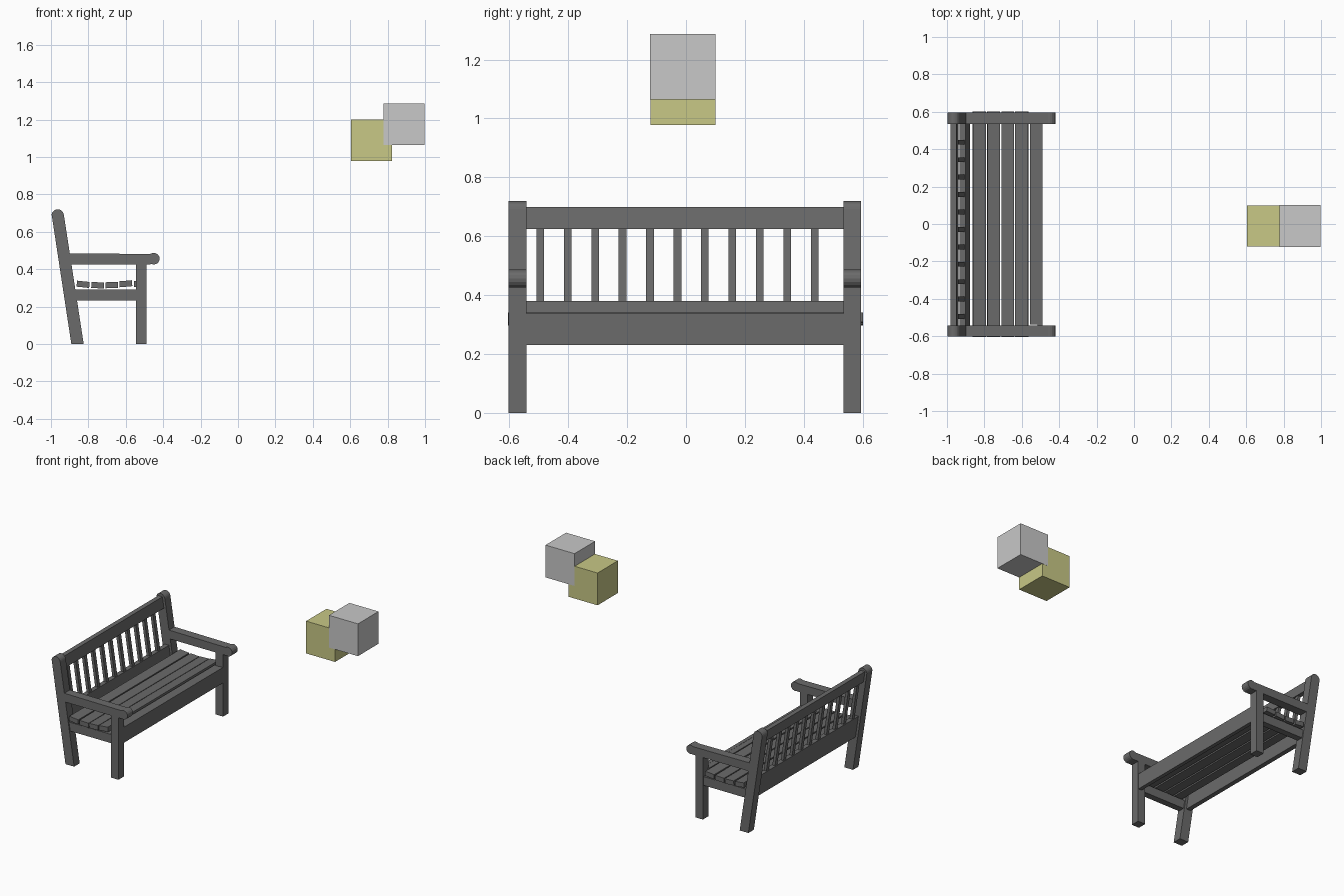
import bpy, bmesh, math
from mathutils import Matrix, Vector

cube = bpy.data.objects.get("Cube")
if cube:
    bpy.data.objects.remove(cube, do_unlink=True)


def material(name, rgb):
    m = bpy.data.materials.new(name)
    m.use_nodes = True
    m.diffuse_color = (*rgb, 1)
    m.node_tree.nodes["Principled BSDF"].inputs["Base Color"].default_value = (*rgb, 1)
    return m


WOOD = material("dark_grey_wood", (0.145, 0.145, 0.145))
GREY = material("light_grey", (0.58, 0.58, 0.58))
YELLOW = material("olive_yellow", (0.58, 0.58, 0.24))


def extrude(name, profile, y0, y1, mat=WOOD):
    """Prism with an (x, z) outline running from y0 to y1."""
    bm = bmesh.new()
    face = bm.faces.new([bm.verts.new((x, y0, z)) for x, z in profile])
    new = bmesh.ops.extrude_face_region(bm, geom=[face])["geom"]
    verts = [v for v in new if isinstance(v, bmesh.types.BMVert)]
    bmesh.ops.translate(bm, vec=(0, y1 - y0, 0), verts=verts)
    bmesh.ops.recalc_face_normals(bm, faces=bm.faces)
    mesh = bpy.data.meshes.new(name)
    bm.to_mesh(mesh)
    bm.free()
    mesh.materials.append(mat)
    ob = bpy.data.objects.new(name, mesh)
    bpy.context.collection.objects.link(ob)
    return ob


def rect(x0, x1, z0, z1, tilt=0):
    """Rectangle outline, turned about its centre by tilt degrees."""
    c = Vector(((x0 + x1) / 2, (z0 + z1) / 2))
    turn = Matrix.Rotation(math.radians(tilt), 2)
    pts = [Vector(p) for p in ((x0, z0), (x1, z0), (x1, z1), (x0, z1))]
    return [c + turn @ (p - c) for p in pts]


def arc(cx, cz, r, start, end, n=10):
    angles = [math.radians(start + (end - start) * i / n) for i in range(n + 1)]
    return [(cx + r * math.cos(a), cz + r * math.sin(a)) for a in angles]


def lean_x(z):
    """Centre line of the reclined back."""
    return -0.858 - 0.154 * z


def reclined(z0, z1, half):
    return [(lean_x(z0) - half, z0), (lean_x(z0) + half, z0),
            (lean_x(z1) + half, z1), (lean_x(z1) - half, z1)]


# End frames: legs, arm and side rail
for side, y0, y1 in (("right", -0.602, -0.542), ("left", 0.535, 0.595)):
    post = [(lean_x(0) - 0.033, 0), (lean_x(0) + 0.033, 0)]
    post += arc(lean_x(0.687), 0.687, 0.033, 9, 171)
    extrude(side + "_back_leg", post, y0, y1)
    extrude(side + "_front_leg", rect(-0.545, -0.488, 0, 0.44), y0, y1)
    arm = [(-0.925, 0.485), (-0.925, 0.426), (-0.47, 0.426)]
    arm += arc(-0.45, 0.456, 0.031, -110, 110) + [(-0.47, 0.481)]
    extrude(side + "_arm", arm, y0, y1)
    extrude(side + "_side_rail", rect(-0.885, -0.54, 0.232, 0.292), y0 + 0.008, y1 - 0.008)

# Seat slats, gently dished, with the last one between the front legs
for i, (x, z, tilt) in enumerate(((-0.828, 0.319, -6), (-0.75, 0.314, -3),
                                  (-0.675, 0.315, 2), (-0.6, 0.322, 5))):
    extrude(f"seat_slat_{i + 1}", rect(x - 0.034, x + 0.034, z - 0.016, z + 0.016, tilt),
            -0.604, 0.601)
extrude("front_seat_slat", rect(-0.555, -0.51, 0.305, 0.336), -0.538, 0.538)
extrude("front_apron", rect(-0.516, -0.49, 0.23, 0.337), -0.543, 0.536)

# Reclined back
extrude("back_top_rail", reclined(0.625, 0.7, 0.016), -0.543, 0.536)
extrude("back_lower_rail", reclined(0.23, 0.38, 0.016), -0.543, 0.536)
for i in range(11):
    y = -0.495 + 0.0932 * i
    extrude(f"back_slat_{i + 1}", reclined(0.37, 0.635, 0.01), y - 0.013, y + 0.013)

# Two floating cubes
extrude("yellow_cube", rect(0.603, 0.823, 0.977, 1.199), -0.121, 0.1, YELLOW)
extrude("grey_cube", rect(0.777, 0.998, 1.064, 1.286), -0.122, 0.101, GREY)
